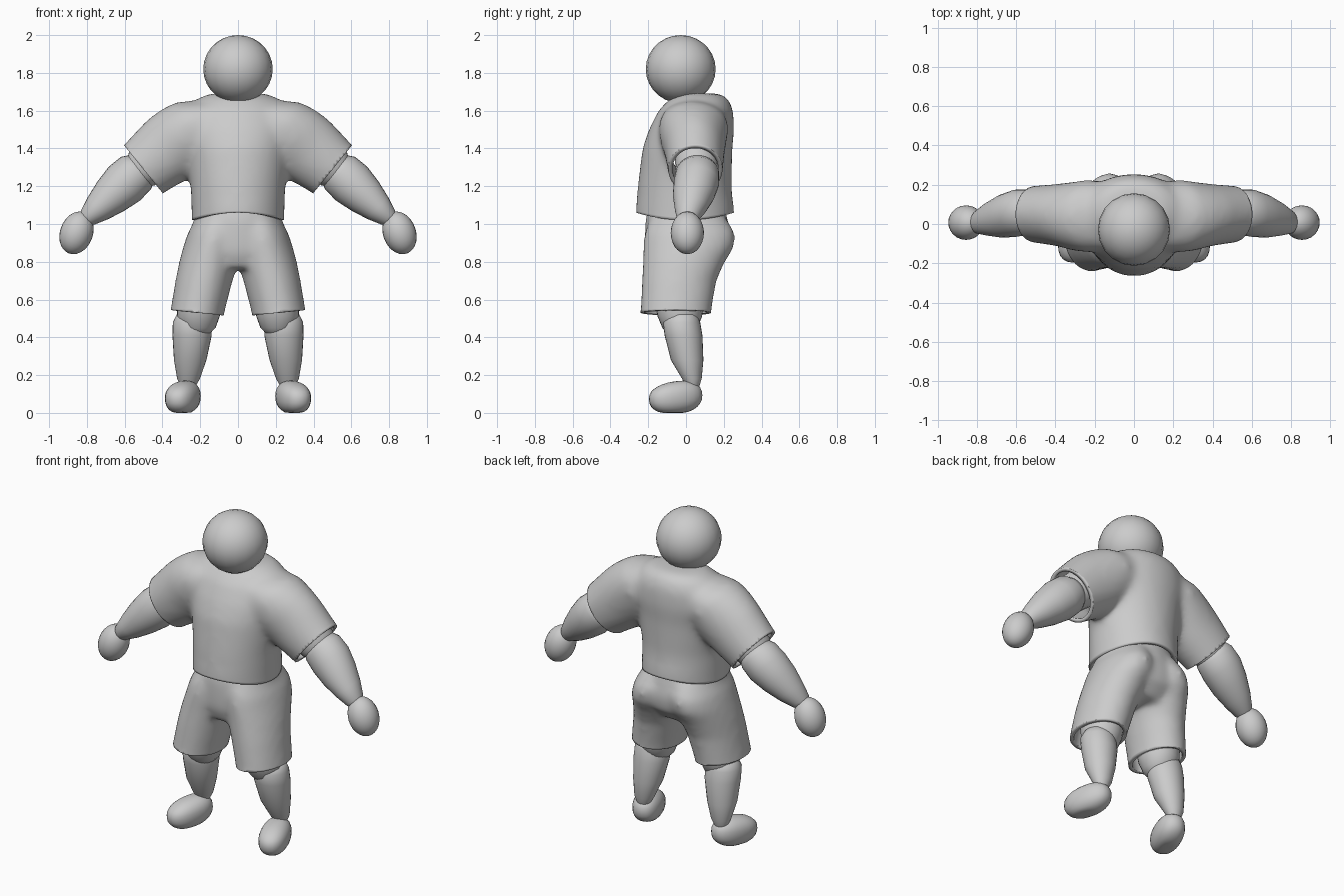
import bpy, bmesh, math
from mathutils import Vector

cube = bpy.data.objects.get("Cube")
if cube:
    bpy.data.objects.remove(cube, do_unlink=True)

grey = bpy.data.materials.new("soft_grey")
grey.use_nodes = True
grey.diffuse_color = (0.6, 0.6, 0.6, 1)
grey.node_tree.nodes["Principled BSDF"].inputs["Base Color"].default_value = (0.6, 0.6, 0.6, 1)

LEVEL = Vector((1, 0, 0))
ARM_SIDE = Vector((0.63, 0, 0.78)).normalized()
ARM_OUT = Vector((0.78, 0, -0.63)).normalized()


def add_loft(bm, rings, side=LEVEL, sx=1, n=28):
    """Skin closed oval rings given as (x, z, half width, front y, back y)."""
    loops = []
    for cx, cz, r, y0, y1 in rings:
        loop = []
        for i in range(n):
            a = math.tau * i / n
            p = Vector((cx, (y0 + y1) / 2 + (y1 - y0) / 2 * math.sin(a), cz)) + side * r * math.cos(a)
            loop.append(bm.verts.new((p.x * sx, p.y, p.z)))
        loops.append(loop)
    faces = [bm.faces.new(loops[0]), bm.faces.new(loops[-1])]
    for a, b in zip(loops, loops[1:]):
        for i in range(n):
            j = (i + 1) % n
            faces.append(bm.faces.new((a[i], a[j], b[j], b[i])))
    bmesh.ops.recalc_face_normals(bm, faces=faces)


def finish(name, bm):
    me = bpy.data.meshes.new(name)
    bm.to_mesh(me)
    bm.free()
    ob = bpy.data.objects.new(name, me)
    bpy.context.collection.objects.link(ob)
    me.materials.append(grey)
    return ob


def blend(ob, rounds):
    """Fuse overlapping lofts into one soft skin and return it for cutting."""
    mod = ob.modifiers.new("fuse", "REMESH")
    mod.mode = "VOXEL"
    mod.voxel_size = 0.018
    mod = ob.modifiers.new("soften", "SMOOTH")
    mod.factor = 0.5
    mod.iterations = rounds
    dg = bpy.context.evaluated_depsgraph_get()
    me = bpy.data.meshes.new_from_object(ob.evaluated_get(dg))
    bpy.data.objects.remove(ob, do_unlink=True)
    bm = bmesh.new()
    bm.from_mesh(me)
    return bm


def trim(bm, co, no, region):
    """Cut along a plane and open the cloth beyond it."""
    co, no = Vector(co), Vector(no)
    geom = bm.verts[:] + bm.edges[:] + bm.faces[:]
    bmesh.ops.bisect_plane(bm, geom=geom, dist=0.0001, plane_co=co, plane_no=no)
    out = []
    for f in bm.faces:
        c = f.calc_center_median()
        if (c - co).dot(no) > 0 and region(c):
            out.append(f)
    bmesh.ops.delete(bm, geom=out, context="FACES")


def cloth(name, bm):
    ob = finish(name, bm)
    mod = ob.modifiers.new("thickness", "SOLIDIFY")
    mod.thickness = 0.022
    mod.offset = -0.4
    return ob


# Shirt: torso and two sleeves
bm = bmesh.new()
add_loft(bm, [(0, 0.92, 0.24, -0.26, 0.25), (0, 1.05, 0.24, -0.26, 0.25),
              (0, 1.2, 0.245, -0.25, 0.235), (0, 1.4, 0.27, -0.225, 0.24),
              (0, 1.5, 0.29, -0.19, 0.25), (0, 1.6, 0.27, -0.14, 0.245),
              (0, 1.66, 0.21, -0.08, 0.22), (0, 1.685, 0.15, -0.03, 0.18)])
for sx in (1, -1):
    add_loft(bm, [(0.15, 1.57, 0.1, -0.12, 0.2), (0.23, 1.51, 0.165, -0.14, 0.22),
                  (0.3, 1.45, 0.185, -0.13, 0.21), (0.37, 1.395, 0.185, -0.11, 0.2),
                  (0.5, 1.29, 0.16, -0.09, 0.19), (0.58, 1.225, 0.155, -0.08, 0.18)],
             ARM_SIDE, sx)
bm = blend(finish("shirt_base", bm), 22)
for sx in (1, -1):
    trim(bm, (0.5 * sx, 0, 1.29), (ARM_OUT.x * sx, 0, ARM_OUT.z), lambda c: c.x * sx > 0.33)
trim(bm, (0, 0, 1.02), (0, 0, -1), lambda c: abs(c.x) < 0.33)
# Hem curves up at the front and back
for v in bm.verts:
    if v.co.z < 1.15:
        lift = 0.04 * max(0, 1 - (v.co.x / 0.24) ** 2)
        v.co.z += lift * (1.15 - v.co.z) / 0.13
cloth("shirt", bm)

# Shorts: hips and two wide legs
bm = bmesh.new()
add_loft(bm, [(0, 1.13, 0.2, -0.18, 0.19), (0, 1.02, 0.23, -0.21, 0.215),
              (0, 0.93, 0.25, -0.212, 0.235), (0, 0.85, 0.26, -0.21, 0.225),
              (0, 0.77, 0.2, -0.18, 0.15)])
for sx in (1, -1):
    add_loft(bm, [(0.1, 1.04, 0.11, -0.18, 0.2), (0.12, 0.95, 0.14, -0.215, 0.255),
                  (0.135, 0.88, 0.148, -0.22, 0.25), (0.155, 0.8, 0.15, -0.222, 0.2),
                  (0.18, 0.7, 0.145, -0.228, 0.155), (0.212, 0.55, 0.138, -0.235, 0.13),
                  (0.23, 0.44, 0.135, -0.24, 0.12)], LEVEL, sx)
bm = blend(finish("shorts_base", bm), 14)
for sx in (1, -1):
    trim(bm, (0.212 * sx, 0, 0.53), (0.1 * sx, 0, -1), lambda c: c.x * sx > 0 and c.z < 0.62)
cloth("shorts", bm)


def ball(name, center, radii, tilt=(0, 0, 0), segments=24, rings=14, power=1.0):
    """Rounded lump; a power below one makes it boxier."""
    bm = bmesh.new()
    bmesh.ops.create_uvsphere(bm, u_segments=segments, v_segments=rings, radius=1)
    for v in bm.verts:
        v.co = [math.copysign(abs(c) ** power, c) * r for c, r in zip(v.co, radii)]
    ob = finish(name, bm)
    ob.location = center
    ob.rotation_euler = tilt
    return ob


# Head
ball("head", (0, -0.028, 1.82), (0.184, 0.185, 0.18), segments=20)

# Limbs
for label, sx in (("left", 1), ("right", -1)):
    bm = bmesh.new()
    add_loft(bm, [(0.3, 1.46, 0.1, -0.05, 0.16), (0.43, 1.36, 0.115, -0.06, 0.17),
                  (0.51, 1.29, 0.11, -0.055, 0.165), (0.55, 1.25, 0.07, -0.02, 0.13)],
             ARM_SIDE, sx)
    finish(label + "_upper_arm", bm)

    bm = bmesh.new()
    add_loft(bm, [(0.485, 1.315, 0.05, 0.0, 0.11), (0.51, 1.295, 0.095, -0.04, 0.16),
                  (0.54, 1.27, 0.117, -0.055, 0.175), (0.6, 1.215, 0.122, -0.065, 0.175),
                  (0.67, 1.15, 0.106, -0.07, 0.15), (0.74, 1.085, 0.08, -0.06, 0.11),
                  (0.795, 1.035, 0.052, -0.05, 0.07), (0.82, 1.01, 0.03, -0.02, 0.04)],
             Vector((0.68, 0, 0.73)).normalized(), sx)
    finish(label + "_forearm", bm)

    ball(label + "_hand", (0.855 * sx, 0.007, 0.953), (0.087, 0.088, 0.116), (0, -0.35 * sx, 0))

    bm = bmesh.new()
    add_loft(bm, [(0.17, 0.8, 0.11, -0.14, 0.09), (0.205, 0.58, 0.118, -0.165, 0.095),
                  (0.21, 0.51, 0.113, -0.15, 0.085), (0.212, 0.45, 0.093, -0.125, 0.06),
                  (0.213, 0.41, 0.055, -0.09, 0.02), (0.213, 0.395, 0.015, -0.05, -0.02)],
             LEVEL, sx)
    finish(label + "_thigh", bm)

    bm = bmesh.new()
    add_loft(bm, [(0.245, 0.54, 0.04, -0.06, 0.02), (0.245, 0.52, 0.08, -0.1, 0.06),
                  (0.243, 0.48, 0.102, -0.122, 0.075), (0.243, 0.41, 0.104, -0.113, 0.087),
                  (0.253, 0.28, 0.086, -0.08, 0.092), (0.262, 0.18, 0.06, -0.02, 0.083),
                  (0.265, 0.14, 0.04, 0.0, 0.07)], LEVEL, sx)
    finish(label + "_shin", bm)

    # Foot: blunt heel, lower toe, turned outwards
    foot = ball(label + "_foot", (0.292 * sx, -0.055, 0.0), (0.084, 0.145, 0.09),
                (0, 0, 0.32 * sx), power=0.88)
    for v in foot.data.vertices:
        slope = 0.93 + 0.7 * v.co.y
        v.co.z = (v.co.z + 0.09) * slope if v.co.z > 0 else v.co.z + 0.09 * slope
        v.co.z = max(v.co.z, 0.004 * abs(v.co.x) / 0.084)

# Smooth shading with crisp hems
bpy.ops.object.select_all(action="DESELECT")
for ob in bpy.context.scene.objects:
    if ob.type == "MESH":
        ob.select_set(True)
        bpy.context.view_layer.objects.active = ob
bpy.ops.object.shade_smooth_by_angle(angle=math.radians(50))
